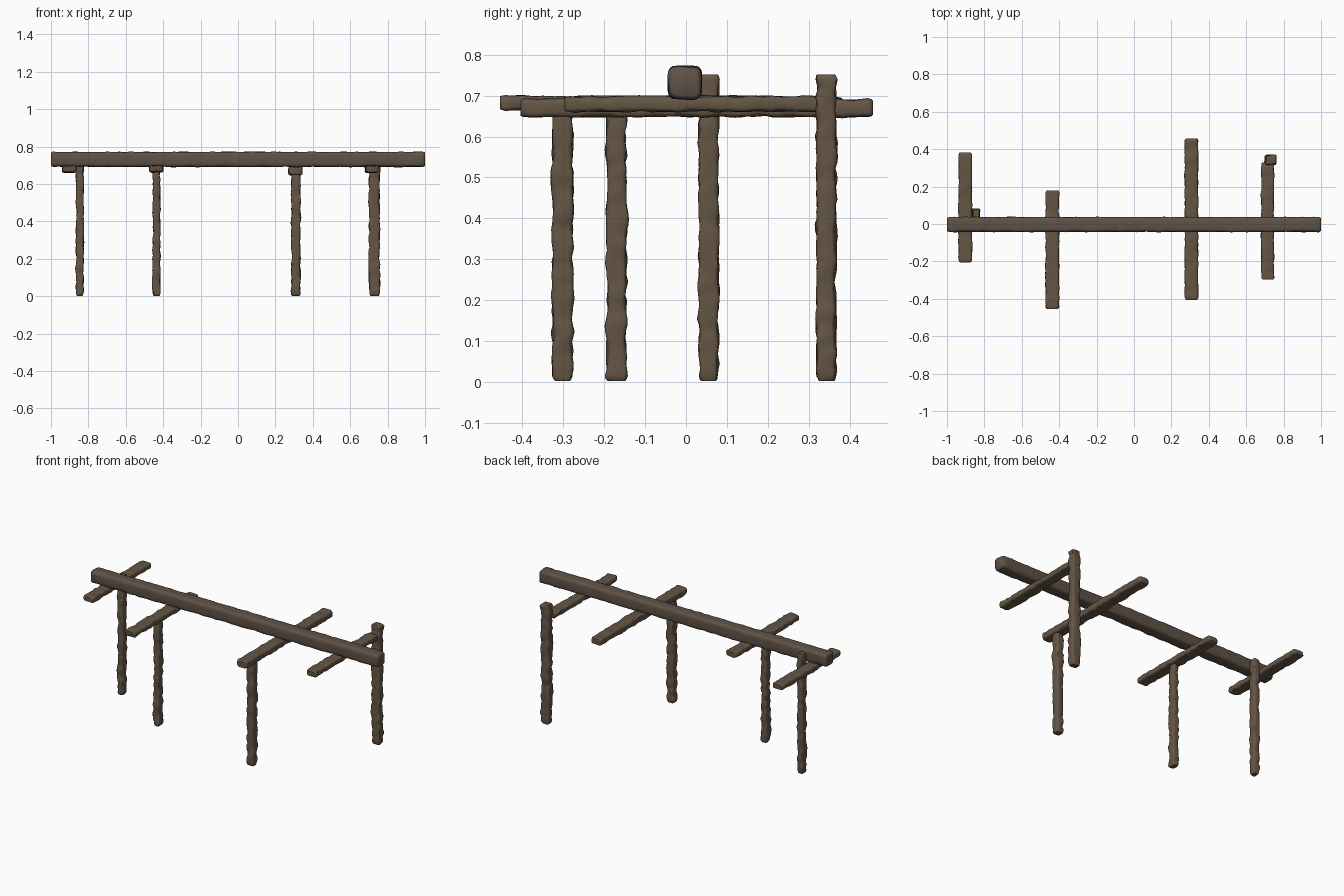
import bpy, bmesh, math
from mathutils import Vector, noise

if "Cube" in bpy.data.objects:
    bpy.data.objects.remove(bpy.data.objects["Cube"])

wood = bpy.data.materials.new("weathered_wood")
wood.diffuse_color = (0.13, 0.092, 0.06, 1)
wood.use_nodes = True
wood.node_tree.nodes["Principled BSDF"].inputs["Base Color"].default_value = wood.diffuse_color
dark = bpy.data.materials.new("dark_wood")
dark.diffuse_color = (0.115, 0.085, 0.062, 1)
dark.use_nodes = True
dark.node_tree.nodes["Principled BSDF"].inputs["Base Color"].default_value = dark.diffuse_color


def timber(name, lo, hi, axis, mat, rough=0.003, sides=16, step=0.016):
    """Rough-hewn rounded timber filling the box lo..hi, running along axis."""
    lo, hi = Vector(lo), Vector(hi)
    mid, half = (lo + hi) / 2, (hi - lo) / 2
    u, v = [(axis + 1) % 3, (axis + 2) % 3]
    length = 2 * half[axis]
    n = max(8, round(length / step))
    # stations along the timber: tight rings at both ends round off the tips
    stations = [(0, 0.80), (0.004, 0.92)]
    stations += [(0.012 + (length - 0.024) * i / n, 1.0) for i in range(n + 1)]
    stations += [(length - 0.004, 0.92), (length, 0.80)]
    seed = Vector((len(name) * 1.7, lo.x * 31, lo.y * 17))
    bm = bmesh.new()
    rings = []
    for d, scale in stations:
        ring = []
        for k in range(sides):
            a = 2 * math.pi * (k + 0.5) / sides
            c, s = math.cos(a), math.sin(a)
            # squarish superellipse section
            cu = math.copysign(abs(c) ** 0.42, c)
            cv = math.copysign(abs(s) ** 0.42, s)
            p = Vector((0, 0, 0))
            p[axis] = lo[axis] + d
            p[u] = mid[u] + half[u] * scale * cu
            p[v] = mid[v] + half[v] * scale * cv
            # chipped surface
            w = rough * (noise.noise(p * 32 + seed) * 1.3 - 0.15)
            p[u] += w * cu
            p[v] += w * cv
            ring.append(bm.verts.new(p))
        rings.append(ring)
    for a, b in zip(rings, rings[1:]):
        for k in range(sides):
            j = (k + 1) % sides
            bm.faces.new((a[k], a[j], b[j], b[k]))
    bm.faces.new(rings[0][::-1])
    bm.faces.new(rings[-1])
    bmesh.ops.recalc_face_normals(bm, faces=bm.faces)
    me = bpy.data.meshes.new(name)
    bm.to_mesh(me)
    bm.free()
    ob = bpy.data.objects.new(name, me)
    me.materials.append(mat)
    bpy.context.collection.objects.link(ob)
    bpy.ops.object.select_all(action='DESELECT')
    ob.select_set(True)
    bpy.context.view_layer.objects.active = ob
    bpy.ops.object.shade_smooth_by_angle(angle=math.radians(45))


# long ridge beam
timber("ridge_beam", (-1, -0.043, 0.691), (1, 0.038, 0.772), 0, dark, 0.003, 20, 0.03)

# cross bars under the beam: x centre, y range, z range, half width
bars = [(-0.902, -0.205, 0.382, 0.660, 0.698, 0.037),
        (-0.437, -0.455, 0.180, 0.662, 0.700, 0.037),
        (0.307, -0.405, 0.457, 0.647, 0.693, 0.037),
        (0.714, -0.297, 0.330, 0.660, 0.699, 0.035)]
for i, (x, y0, y1, z0, z1, w) in enumerate(bars, 1):
    timber(f"cross_bar_{i}", (x - w, y0, z0), (x + w, y1, z1), 1, wood, 0.004)

# upright posts: x, y, top, half sizes
posts = [(-0.845, 0.056, 0.752, 0.021, 0.025),
         (-0.436, -0.170, 0.672, 0.021, 0.025),
         (0.309, -0.302, 0.665, 0.025, 0.026),
         (0.729, 0.343, 0.752, 0.030, 0.025)]
for i, (x, y, top, wx, wy) in enumerate(posts, 1):
    timber(f"post_{i}", (x - wx, y - wy, 0.002), (x + wx, y + wy, top), 2, wood, 0.006)
